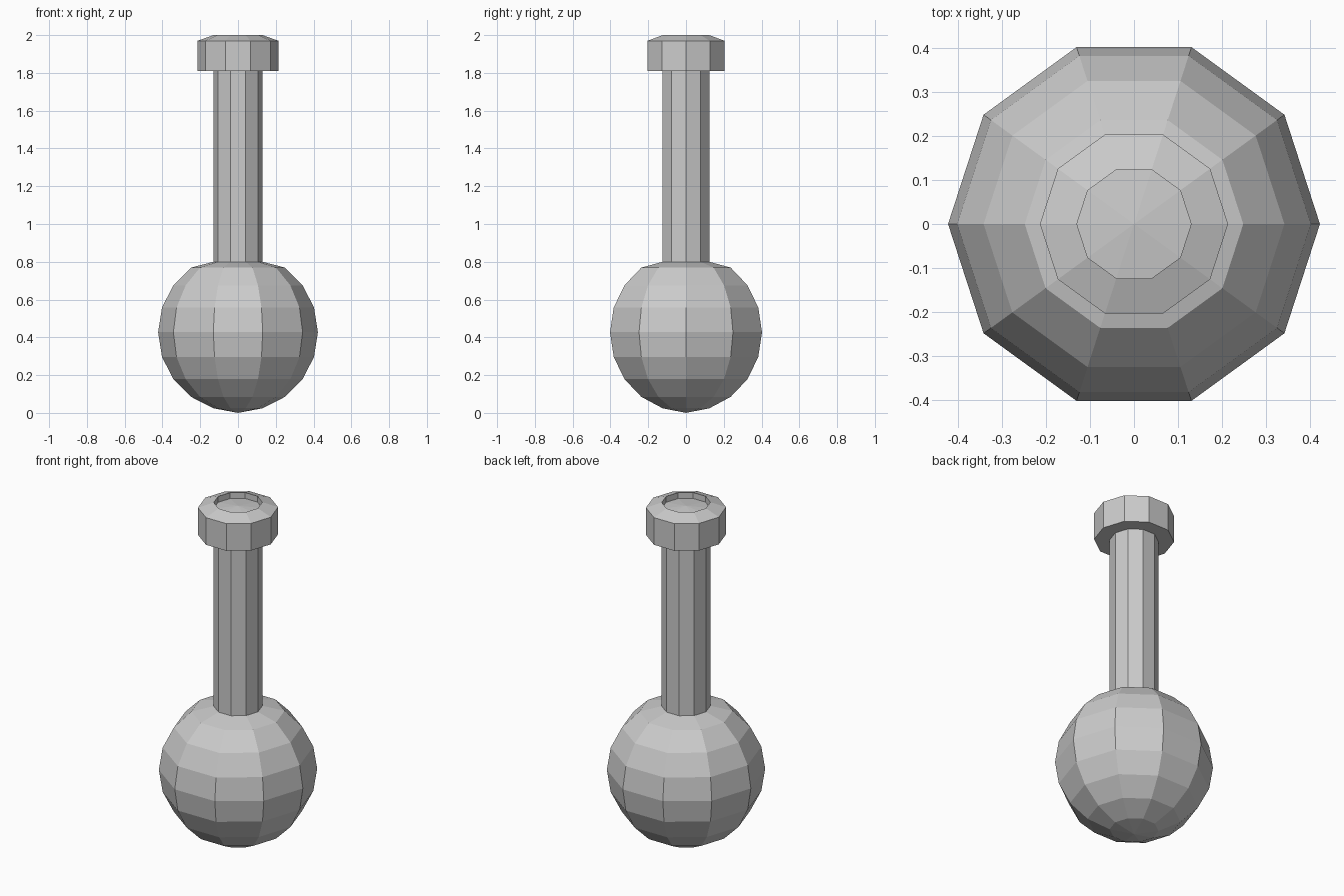
import bpy
import bmesh
from math import sin, cos, pi

if "Cube" in bpy.data.objects:
    bpy.data.objects.remove(bpy.data.objects["Cube"])

SIDES = 10
R, CZ = 0.423, 0.427


def lathe(name, profile):
    """Revolve (radius, z) points into a flat-shaded ten-sided body."""
    bm = bmesh.new()
    rings = []
    for r, z in profile:
        if r == 0:
            rings.append([bm.verts.new((0, 0, z))] * SIDES)
        else:
            rings.append([bm.verts.new((r * cos(2 * pi * i / SIDES),
                                        r * sin(2 * pi * i / SIDES), z))
                          for i in range(SIDES)])
    for a, b in zip(rings, rings[1:]):
        for i in range(SIDES):
            j = (i + 1) % SIDES
            bm.faces.new(list(dict.fromkeys((a[i], a[j], b[j], b[i]))))
    bmesh.ops.recalc_face_normals(bm, faces=bm.faces)
    mesh = bpy.data.meshes.new(name)
    bm.to_mesh(mesh)
    bm.free()
    obj = bpy.data.objects.new(name, mesh)
    bpy.context.collection.objects.link(obj)
    return obj


# Round bulb, from the bottom pole to the shoulder
bulb = [(R * sin(pi * k / 10) if k else 0, CZ - R * cos(pi * k / 10) + (0 if k else -0.004))
        for k in range(9)]

# Neck, overhanging lip and shallow recessed top
neck_and_lip = [(0.13, 0.80), (0.13, 1.81), (0.214, 1.81), (0.214, 1.97),
                (0.13, 2.0), (0.13, 1.965), (0, 1.98)]

lathe("flask", bulb + neck_and_lip)
